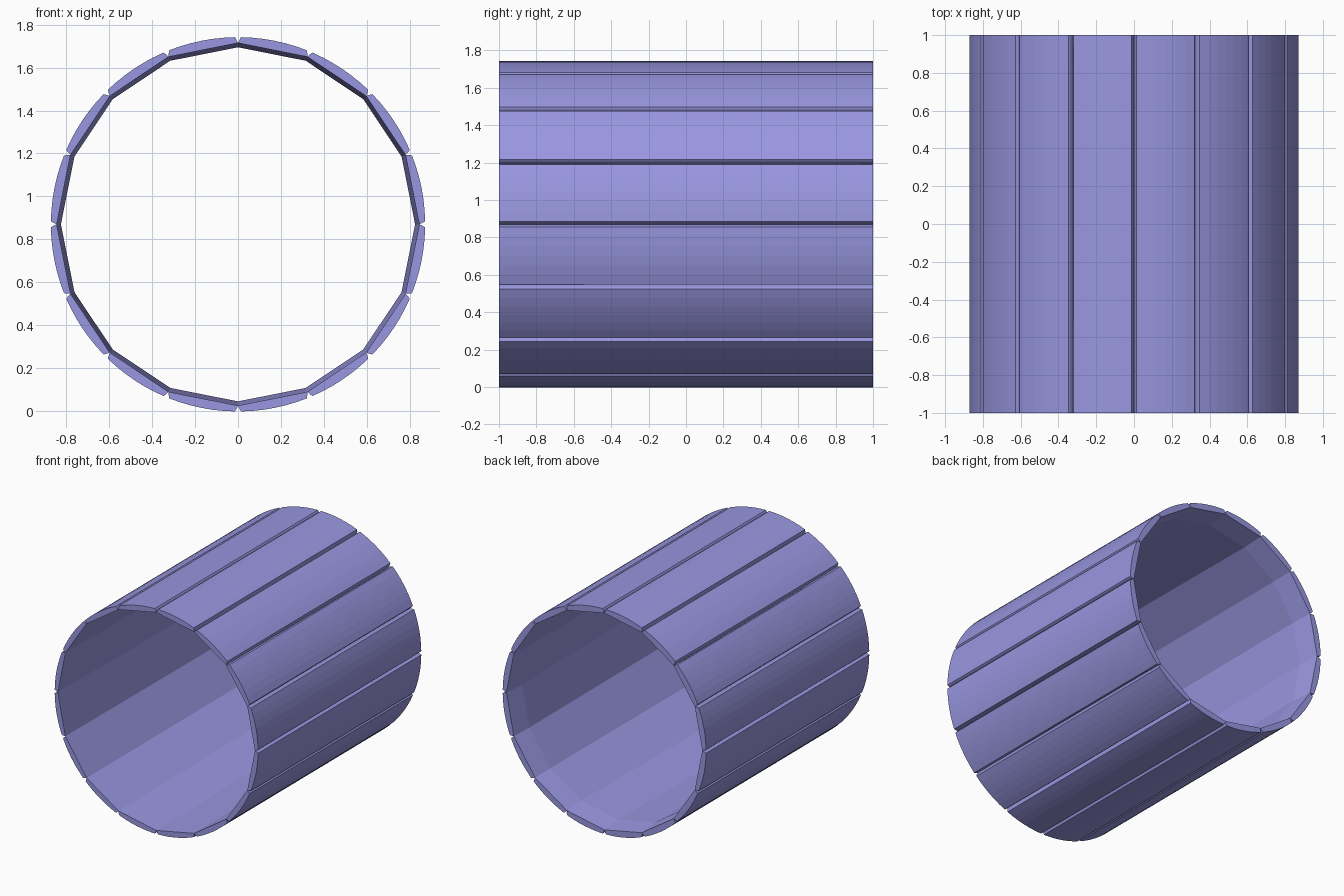
import bpy, bmesh
from math import sin, cos, pi

if "Cube" in bpy.data.objects:
    bpy.data.objects.remove(bpy.data.objects["Cube"])

COUNT, R, SEGS = 16, 0.872, 6
STEP = 2 * pi / COUNT


def section(inner_r):
    """Curved outside with eased corners, flat inside; (angle, radius) pairs."""
    half = STEP / 2
    gap = 0.007 / R
    pts = [(-half, inner_r), (-half + gap, R - 0.012)]
    lim = half - gap - 0.008
    pts += [(-lim + 2 * lim * i / SEGS, R) for i in range(SEGS + 1)]
    pts += [(half - gap, R - 0.012), (half, inner_r)]
    return pts


def stave(index):
    mid = (index + 0.5) * STEP
    bm = bmesh.new()
    rings = []
    # inside tapers along the length, then opens again at the back rim
    for y, inner in ((-1, 0.845), (0.83, 0.825), (1, 0.84)):
        rings.append([bm.verts.new((r * sin(mid + a), y, 0.87 + r * cos(mid + a)))
                      for a, r in section(inner)])
    n = len(rings[0])
    for a, b in zip(rings, rings[1:]):
        for i in range(n):
            j = (i + 1) % n
            bm.faces.new((a[i], a[j], b[j], b[i]))
    bm.faces.new(rings[0])
    bm.faces.new(rings[-1])
    bmesh.ops.recalc_face_normals(bm, faces=bm.faces)
    mesh = bpy.data.meshes.new("stave")
    bm.to_mesh(mesh)
    bm.free()
    obj = bpy.data.objects.new(f"stave_{index + 1}", mesh)
    bpy.context.collection.objects.link(obj)
    mat = bpy.data.materials.get("stave_violet") or bpy.data.materials.new("stave_violet")
    mat.diffuse_color = (0.32, 0.31, 0.75, 1)
    mat.use_nodes = True
    mat.node_tree.nodes["Principled BSDF"].inputs["Base Color"].default_value = mat.diffuse_color
    mesh.materials.append(mat)


for k in range(COUNT):
    stave(k)
